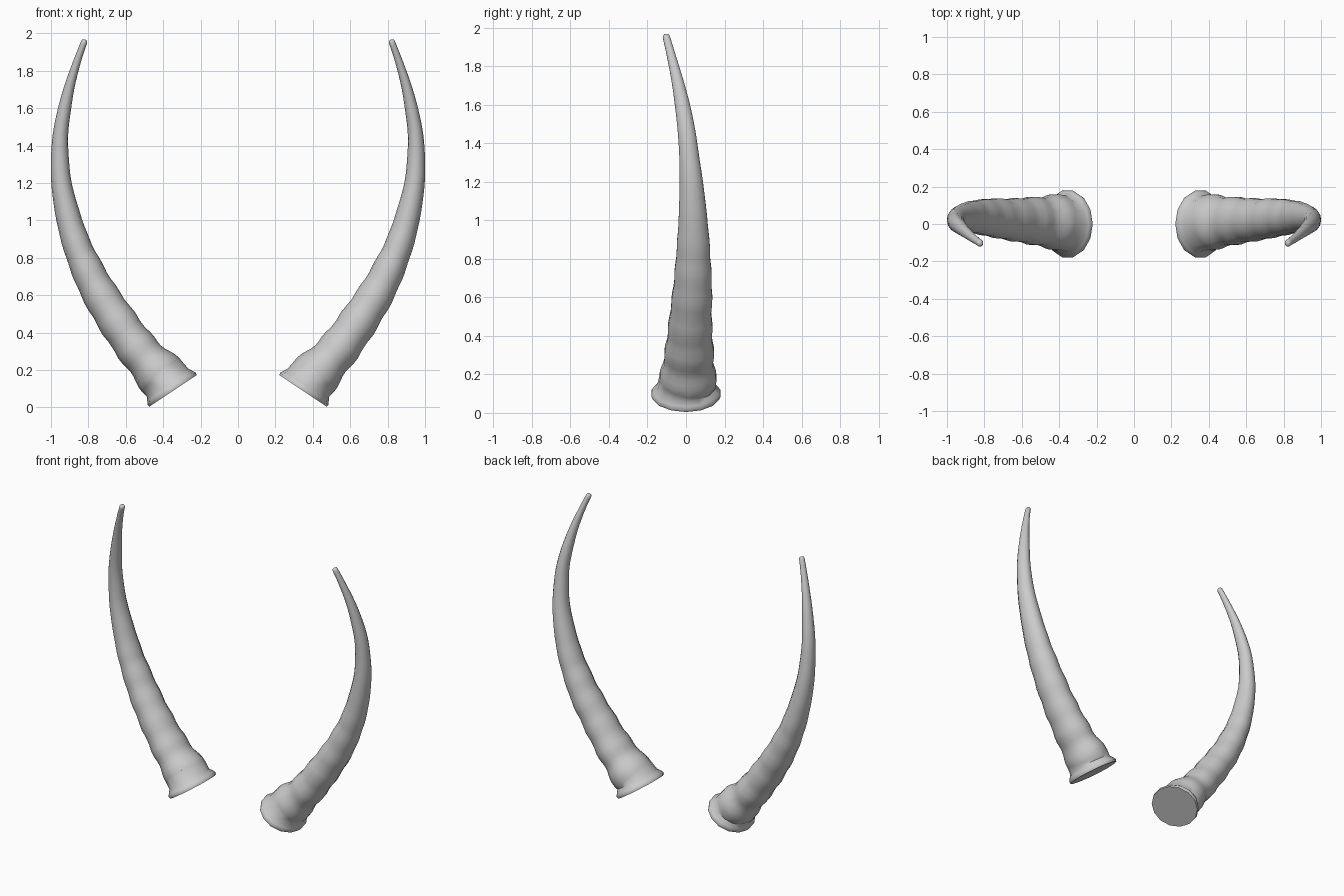
import bpy, bmesh, math
from mathutils import Vector

if "Cube" in bpy.data.objects:
    bpy.data.objects.remove(bpy.data.objects["Cube"])

horn_grey = bpy.data.materials.new("horn_grey")
horn_grey.use_nodes = True
colour = (0.6, 0.6, 0.6, 1)
horn_grey.diffuse_color = colour
horn_grey.node_tree.nodes["Principled BSDF"].inputs["Base Color"].default_value = colour

# Centre line x, y, z, then radius in the curve's plane and front-to-back
STATIONS = [
    (.41, .01, .17, .134, .150), (.475, .012, .24, .115, .137),
    (.555, .018, .334, .107, .126), (.665, .024, .49, .101, .112),
    (.76, .034, .645, .092, .103), (.825, .037, .78, .082, .093),
    (.862, .038, .87, .075, .087), (.905, .036, 1.01, .067, .076),
    (.942, .028, 1.185, .055, .063), (.952, .017, 1.326, .048, .053),
    (.949, .003, 1.46, .041, .047), (.928, -.018, 1.594, .035, .040),
    (.898, -.045, 1.727, .027, .031), (.857, -.078, 1.86, .020, .023),
    (.822, -.103, 1.955, .017, .019)]
BASE = Vector((.347, 0, .089))
BASE_AXIS = Vector((.555, 0, .832))
SIDES = 14
STEPS = 4


def spline(a, b, c, d, t):
    return [(2 * q + (r - p) * t + (2 * p - 5 * q + 4 * r - s) * t * t
             + (3 * q - p - 3 * r + s) * t ** 3) / 2 for p, q, r, s in zip(a, b, c, d)]


def horn_rings():
    """Centre, axis and two radii of every cross-section, base to tip."""
    # Flat lip and the neck above it
    rings = [(BASE + BASE_AXIS * h, rx, ry)
             for h, rx, ry in ((0, .152, .178), (.014, .155, .183),
                               (.03, .146, .174), (.055, .133, .152))]
    n = len(STATIONS)
    samples = [spline(*(STATIONS[min(max(i + k, 0), n - 1)] for k in (-1, 0, 1, 2)), j / STEPS)
               for i in range(n - 1) for j in range(STEPS)] + [STATIONS[-1]]
    # Growth ridges fade out along the horn
    length, last = .11, Vector(samples[0][:3])
    for x, y, z, rx, ry in samples:
        centre = Vector((x, y, z))
        length += (centre - last).length
        last = centre
        ridge = .006 * max(0, 1 - length / 1.2) * math.cos(math.tau * (length - .15) / .165)
        rings.append((centre, rx + ridge, ry + ridge))
    # Rounded tip
    axis = (rings[-1][0] - rings[-2][0]).normalized()
    end, rx, ry = rings[-1]
    rings += [(end + axis * .013 * math.sin(a), rx * math.cos(a), ry * math.cos(a))
              for a in (.6, 1.2)]
    out = []
    for i, (c, rx, ry) in enumerate(rings):
        ahead = rings[min(i + 1, len(rings) - 1)][0]
        tangent = BASE_AXIS if i < 4 else (ahead - rings[i - 1][0]).normalized()
        out.append((c, tangent, rx, ry))
    return out


def build_horn(name, side):
    bm = bmesh.new()
    loops = []
    for centre, tangent, rx, ry in horn_rings():
        depth = Vector((0, 1, 0))
        depth = (depth - tangent * depth.dot(tangent)).normalized()
        across = depth.cross(tangent)
        loop = []
        for k in range(SIDES):
            a = math.tau * k / SIDES
            p = centre + across * rx * math.cos(a) + depth * ry * math.sin(a)
            loop.append(bm.verts.new((p.x * side, p.y, p.z)))
        loops.append(loop)
    for low, high in zip(loops, loops[1:]):
        for k in range(SIDES):
            m = (k + 1) % SIDES
            bm.faces.new((low[k], low[m], high[m], high[k]))
    bm.faces.new(loops[0])
    bm.faces.new(loops[-1])
    bmesh.ops.recalc_face_normals(bm, faces=bm.faces)
    mesh = bpy.data.meshes.new(name)
    bm.to_mesh(mesh)
    bm.free()
    mesh.materials.append(horn_grey)
    horn = bpy.data.objects.new(name, mesh)
    bpy.context.collection.objects.link(horn)
    bpy.ops.object.select_all(action='DESELECT')
    horn.select_set(True)
    bpy.context.view_layer.objects.active = horn
    bpy.ops.object.shade_smooth_by_angle(angle=math.radians(50))


build_horn("left_horn", 1)
build_horn("right_horn", -1)
